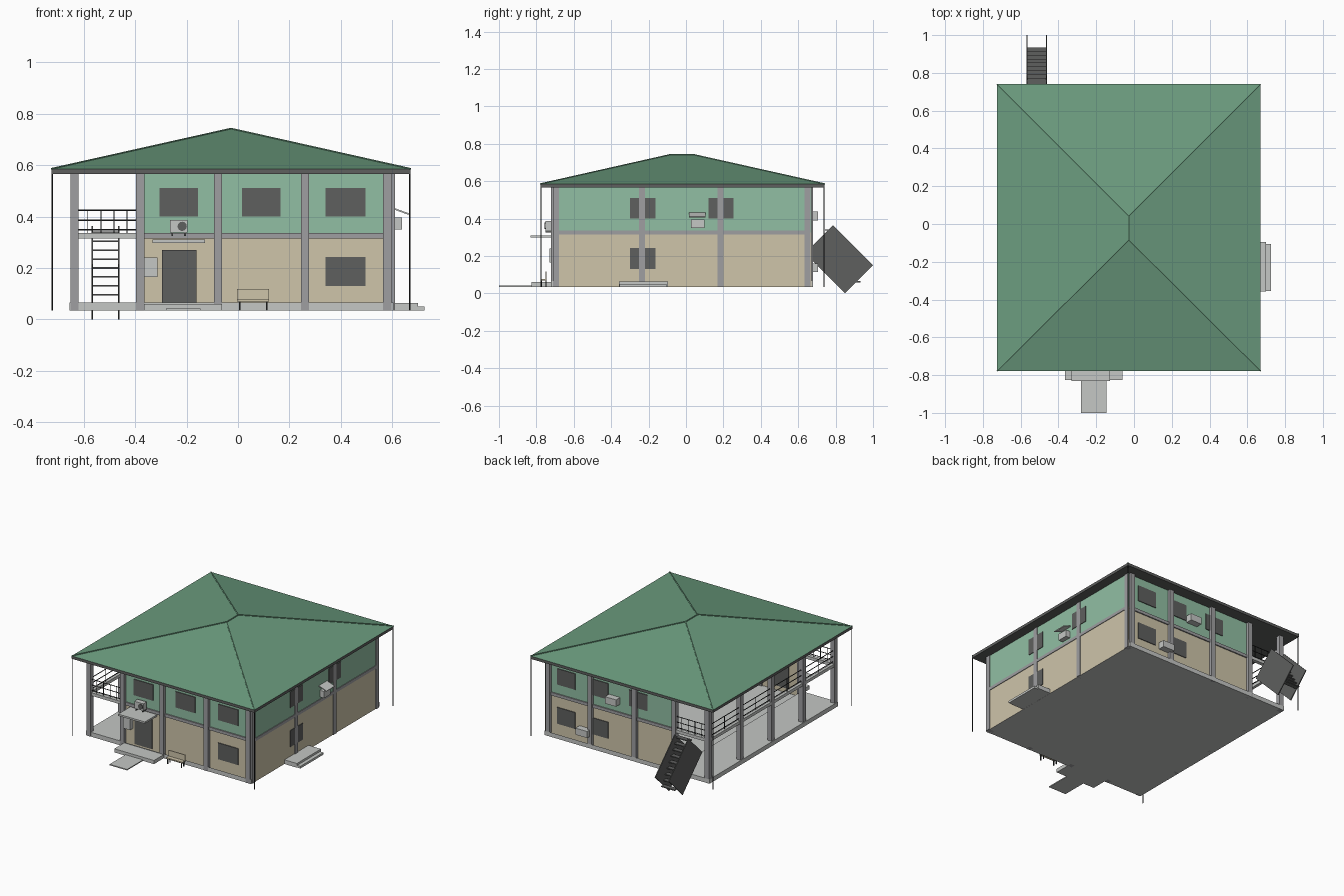
import bpy, bmesh, math
from mathutils import Vector

if "Cube" in bpy.data.objects:
    bpy.data.objects.remove(bpy.data.objects["Cube"], do_unlink=True)


def make_material(name, srgb):
    lin = [((c + 0.055) / 1.055) ** 2.4 for c in srgb] + [1.0]
    m = bpy.data.materials.new(name)
    m.use_nodes = True
    m.diffuse_color = lin
    m.node_tree.nodes["Principled BSDF"].inputs["Base Color"].default_value = lin
    return m


ROOF = make_material("roof green", (0.42, 0.61, 0.495))
GREEN = make_material("wall green", (0.57, 0.75, 0.64))
BEIGE = make_material("wall beige", (0.81, 0.77, 0.665))
GREY = make_material("column grey", (0.62, 0.62, 0.63))
LIGHT = make_material("concrete light grey", (0.77, 0.78, 0.77))
DARK = make_material("dark grey", (0.37, 0.375, 0.37))
BLACK = make_material("metal black", (0.17, 0.18, 0.18))


def mesh_object(name, bm, *mats):
    me = bpy.data.meshes.new(name)
    bm.to_mesh(me)
    bm.free()
    for m in mats:
        me.materials.append(m)
    ob = bpy.data.objects.new(name, me)
    bpy.context.collection.objects.link(ob)
    return ob


def box(name, xs, ys, zs, mat, tilt=(0, 0, 0), open_top=False):
    """Box spanning three ranges; tilt turns it about its own centre."""
    bm = bmesh.new()
    bmesh.ops.create_cube(bm, size=1)
    size = Vector([r[1] - r[0] for r in (xs, ys, zs)])
    bmesh.ops.scale(bm, vec=size, verts=bm.verts)
    if open_top:
        bmesh.ops.delete(bm, geom=[f for f in bm.faces if f.normal.z > 0.5], context="FACES")
    ob = mesh_object(name, bm, mat)
    ob.location = [sum(r) / 2 for r in (xs, ys, zs)]
    ob.rotation_euler = tilt
    return ob


def rod(name, a, b, r, mat, sides=6):
    a, b = Vector(a), Vector(b)
    bm = bmesh.new()
    bmesh.ops.create_cone(bm, cap_ends=True, segments=sides, radius1=r, radius2=r, depth=(b - a).length)
    ob = mesh_object(name, bm, mat)
    ob.location = (a + b) / 2
    ob.rotation_euler = (b - a).to_track_quat("Z", "Y").to_euler()
    return ob


# Main dimensions
X0, XI, X1 = -0.655, -0.38, 0.605
Y0, Y1 = -0.70, 0.66
BASE, FLOOR, STOREY, EAVE = 0.035, 0.065, 0.325, 0.566

# Foundation, with the open gallery floor beside it
box("foundation", (XI, 0.604), (-0.72, 0.68), (BASE, FLOOR), LIGHT, open_top=True)
box("gallery_floor", (X0, XI), (-0.72, 0.68), (BASE, FLOOR), LIGHT)


# Outer walls: beige storey below, green storey above
def wall(name, a, b):
    bm = bmesh.new()
    rows = [[bm.verts.new((*p, z)) for p in (a, b)] for z in (BASE, STOREY, EAVE)]
    for i in range(2):
        lo, hi = rows[i], rows[i + 1]
        bm.faces.new((lo[0], lo[1], hi[1], hi[0])).material_index = i
    mesh_object(name, bm, BEIGE, GREEN)


wall("front_wall", (XI, Y0), (X1, Y0))
wall("side_wall", (X1, -0.71), (X1, 0.67))
wall("back_wall", (X1, Y1), (XI, Y1))

# Storey bands
BAND = (0.315, 0.336)
box("front_band", (XI, X1), (Y0 - 0.008, Y0), BAND, GREY)
box("back_band", (XI, X1), (Y1, Y1 + 0.008), BAND, GREY)
box("side_band", (X1, X1 + 0.004), (Y0, Y1), BAND, GREY)
box("balcony_front_beam", (-0.62, XI), (-0.715, -0.69), BAND, LIGHT)
box("balcony_back_beam", (-0.62, XI), (0.65, 0.675), BAND, LIGHT)
box("balcony_side_beam", (-0.648, -0.628), (Y0, Y1), BAND, LIGHT)


# Columns
def column(x, y, w=0.016):
    box("column", (x - w, x + w), (y - w, y + w), (BASE, EAVE), GREY)


for x in (-0.635, -0.38, -0.078, 0.26, 0.58):
    column(x, -0.706)
    column(x, 0.664)
for y in (0.32, -0.02, -0.36):
    column(-0.635, y)
for y in (-0.696, -0.235, 0.185, 0.65):
    column(0.594, y)

# Hipped roof with fascia and caps
RX, RY = (-0.725, 0.67), (-0.778, 0.74)
box("roof_fascia", RX, RY, (EAVE, 0.585), DARK)
bm = bmesh.new()
TOP = 0.741
c = [bm.verts.new((x, y, 0.585)) for x, y in
     ((RX[0], RY[0]), (RX[1], RY[0]), (RX[1], RY[1]), (RX[0], RY[1]))]
r = [bm.verts.new((-0.027, y, TOP)) for y in (-0.085, 0.042)]
for f in ((c[0], c[1], r[0]), (c[1], c[2], r[1], r[0]), (c[2], c[3], r[1]), (c[3], c[0], r[0], r[1])):
    bm.faces.new(f)
caps = [(c[0], r[0]), (c[1], r[0]), (c[2], r[1]), (c[3], r[1]), (r[0], r[1])]
caps = [(a.co.copy(), b.co.copy()) for a, b in caps]
mesh_object("roof", bm, ROOF)
for a, b in caps:
    rod("roof_cap", a, b, 0.004, ROOF)

# Thin pipes at the roof corners
for x in (-0.722, 0.667):
    for y in (-0.775, 0.737):
        rod("corner_pipe", (x, y, BASE), (x, y, 0.57), 0.003, BLACK)

# Windows and door
UP, LOW = (0.40, 0.51), (0.13, 0.243)
for xs, zs in (((-0.305, -0.155), UP), ((0.015, 0.165), UP), ((0.34, 0.495), UP), ((0.34, 0.495), LOW)):
    box("front_window", xs, (Y0 - 0.005, Y0 + 0.002), zs, DARK)
for xs, zs in (((0.38, 0.52), UP), ((0.13, 0.26), UP), ((-0.17, -0.03), UP),
               ((0.38, 0.52), LOW), ((0.13, 0.26), LOW)):
    box("back_window", xs, (Y1 - 0.002, Y1 + 0.005), zs, DARK)
for ys, zs in (((-0.30, -0.163), UP), ((0.12, 0.255), UP), ((-0.30, -0.163), LOW)):
    box("side_window", (X1 - 0.002, X1 + 0.004), ys, zs, DARK)
box("front_door", (-0.295, -0.162), (Y0 - 0.006, Y0 + 0.002), (FLOOR, 0.27), DARK)

# Entrance: canopy, platform, ramp and wall cabinet
box("door_canopy", (-0.332, -0.128), (-0.832, Y0), (0.298, 0.31), LIGHT)
box("entrance_platform", (-0.365, -0.062), (-0.827, -0.72), (BASE, 0.06), LIGHT)
box("entrance_ramp", (-0.28, -0.146), (-1.0, -0.827), (BASE, 0.042), LIGHT)
box("wall_cabinet", (-0.366, -0.312), (-0.73, Y0), (0.165, 0.24), LIGHT)

# Side steps
box("side_step_upper", (X1, 0.70), (-0.358, -0.095), (BASE, 0.064), LIGHT)
box("side_step_lower", (0.70, 0.725), (-0.355, -0.105), (BASE, 0.05), LIGHT)

# Cooling units
box("front_cooler", (-0.265, -0.196), (-0.752, -0.715), (0.337, 0.386), LIGHT)
rod("front_cooler_fan", (-0.217, -0.756, 0.362), (-0.217, -0.75, 0.362), 0.018, DARK, 16)
for x in (-0.255, -0.206):
    box("cooler_bracket", (x - 0.003, x + 0.003), (-0.75, Y0), (0.325, 0.337), DARK)
box("back_cooler_upper", (0.04, 0.125), (Y1, 0.705), (0.39, 0.437), LIGHT)
box("back_cooler_lower", (0.26, 0.35), (Y1, 0.705), (0.115, 0.16), LIGHT)
box("side_cooler", (X1, 0.638), (0.028, 0.098), (0.35, 0.396), LIGHT)
box("side_cooler_canopy", (0.604, 0.666), (0.015, 0.105), (0.417, 0.423), LIGHT, (0, 0.35, 0))

# Bench
box("bench_seat", (-0.003, 0.12), (-0.779, -0.745), (0.07, 0.078), BEIGE)
box("bench_back", (-0.003, 0.12), (-0.751, -0.745), (0.078, 0.118), BEIGE)
for x in (0.006, 0.111):
    for y in (-0.774, -0.749):
        box("bench_leg", (x - 0.003, x + 0.003), (y - 0.003, y + 0.003), (BASE, 0.07), BLACK)

# Balcony railing on the three open sides
RAIL_TOP = 0.424
for a, b, posts in (((-0.635, -0.705), (XI, -0.705), 5), ((-0.635, 0.663), (XI, 0.663), 5),
                    ((-0.637, -0.70), (-0.637, 0.66), 8)):
    a, b = Vector((*a, 0)), Vector((*b, 0))
    for z in (0.348, 0.385, RAIL_TOP):
        up = Vector((0, 0, z))
        rod("balcony_rail", a + up, b + up, 0.0028, BLACK)
    for i in range(1, posts):
        p = a.lerp(b, i / posts)
        rod("balcony_post", (p.x, p.y, 0.335), (p.x, p.y, RAIL_TOP), 0.0022, BLACK)

# Back stair: two broad tilted side plates with treads between
for x in (-0.567, -0.464):
    box("stair_side", (x - 0.003, x + 0.003), (0.667, 0.969), (0.076, 0.288), DARK, (-math.pi / 4, 0, 0))
TREADS = 9
for i in range(TREADS):
    t = i / (TREADS - 1)
    y, z = 0.918 - 0.16 * t, 0.062 + 0.276 * t
    box("stair_tread", (-0.567, -0.464), (y - 0.016, y + 0.016), (z - 0.003, z + 0.003), DARK)
